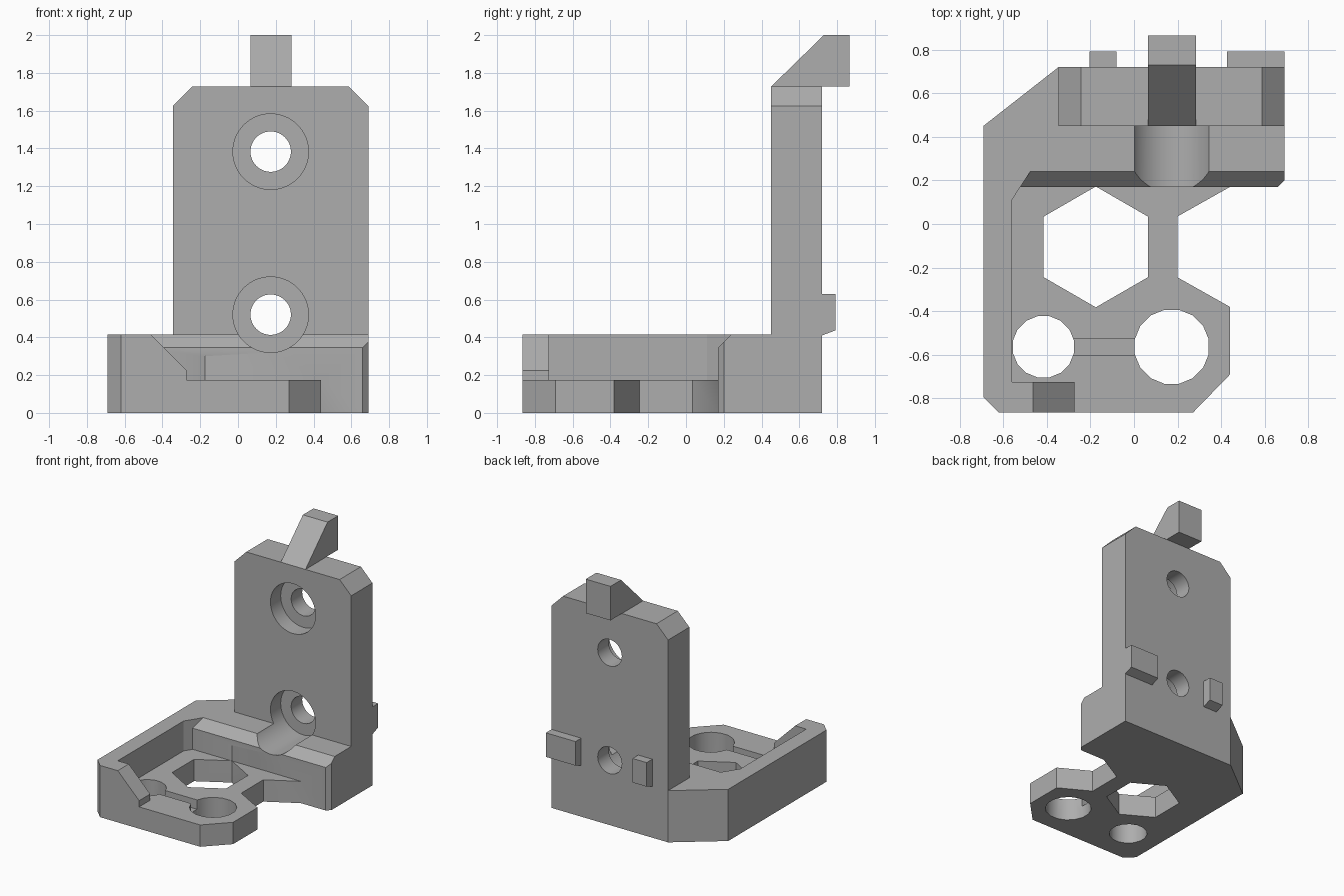
import bpy, bmesh, math

if "Cube" in bpy.data.objects:
    bpy.data.objects.remove(bpy.data.objects["Cube"])

grey = bpy.data.materials.new("plain_grey")
grey.use_nodes = True
COLOUR = (0.42, 0.42, 0.42, 1)
grey.diffuse_color = COLOUR
grey.node_tree.nodes["Principled BSDF"].inputs["Base Color"].default_value = COLOUR

AXES = {
    "x": lambda a, b, t: (t, a, b),
    "y": lambda a, b, t: (a, t, b),
    "z": lambda a, b, t: (a, b, t),
}


def add_object(name, bm):
    bmesh.ops.recalc_face_normals(bm, faces=bm.faces)
    mesh = bpy.data.meshes.new(name)
    bm.to_mesh(mesh)
    bm.free()
    mesh.materials.append(grey)
    ob = bpy.data.objects.new(name, mesh)
    bpy.context.collection.objects.link(ob)
    return ob


def prism(name, profile, axis, lo, hi):
    """Extrude a 2D profile along an axis."""
    bm = bmesh.new()
    place = AXES[axis]
    ends = [[bm.verts.new(place(a, b, t)) for a, b in profile] for t in (lo, hi)]
    for ring in ends:
        bm.faces.new(ring)
    n = len(profile)
    for i in range(n):
        j = (i + 1) % n
        bm.faces.new((ends[0][i], ends[0][j], ends[1][j], ends[1][i]))
    return add_object(name, bm)


def hull(name, points):
    bm = bmesh.new()
    for p in points:
        bm.verts.new(p)
    bmesh.ops.convex_hull(bm, input=bm.verts)
    return add_object(name, bm)


def ngon(cx, cy, r, n, phase=0.0):
    angles = [phase + math.tau * i / n for i in range(n)]
    return [(cx + r * math.cos(t), cy + r * math.sin(t)) for t in angles]


def combine(target, tool, operation="DIFFERENCE"):
    """Apply a boolean and discard the tool."""
    mod = target.modifiers.new("cut", "BOOLEAN")
    mod.operation = operation
    mod.solver = "EXACT"
    mod.object = tool
    deps = bpy.context.evaluated_depsgraph_get()
    deps.update()
    mesh = bpy.data.meshes.new_from_object(target.evaluated_get(deps))
    target.modifiers.clear()
    target.data = mesh
    bpy.data.objects.remove(tool)


FLOOR, RIM = 0.175, 0.415
BACK, FRONT = 0.72, 0.45
PLATE_X = (-0.345, 0.69)
PLATE_TOP = 1.727

# Base block outline, with half a hexagon missing on its left side
base = prism("bracket_body", [
    (-0.69, FRONT), (-0.345, BACK), (0.69, BACK), (0.69, 0.2), (0.66, 0.17),
    (0.44, 0.17), (0.2, 0.035), (0.2, -0.245), (0.44, -0.38), (0.44, -0.69),
    (0.27, -0.865), (-0.62, -0.865), (-0.69, -0.795)], "z", 0, RIM)

# Open pocket that leaves the side wall and the rear step
combine(base, prism("pocket", [
    (-0.56, -0.725), (-0.56, 0.11), (-0.521, 0.17), (1, 0.17), (1, -0.725)],
    "z", FLOOR, 1))

# Sloping end of the front wall
combine(base, prism("front_wall_slope", [
    (-0.272, FLOOR), (-0.272, 0.225), (-0.562, 0.515), (1, 0.515), (1, FLOOR)],
    "y", -1, -0.5))

# Chamfer along the rear step, ending on the diagonal pocket corner
chamfer = []
for y, z in [(0.11, 0.285), (0.29, 0.465), (0.11, 0.465)]:
    chamfer += [(-0.56 + 0.65 * (y - 0.11), y, z), (1, y, z)]
combine(base, hull("step_chamfer", chamfer))

# Hexagonal and round openings in the floor, and the groove joining the rounds
for profile in (ngon(-0.175, -0.105, 0.277, 6, math.pi / 6),
                ngon(-0.415, -0.563, 0.143, 16, math.pi / 16),
                ngon(0.173, -0.563, 0.173, 16, math.pi / 16)):
    combine(base, prism("floor_opening", profile, "z", -1, 0.3))
combine(base, prism("groove", [
    (-0.35, -0.6), (0.1, -0.6), (0.1, -0.525), (-0.35, -0.525)], "z", 0.1, 0.3))

# Upright plate with clipped top corners
x0, x1 = PLATE_X
clip = 0.103
combine(base, prism("upright", [
    (x0, 0.2), (x1, 0.2), (x1, PLATE_TOP - clip), (x1 - clip, PLATE_TOP),
    (x0 + clip, PLATE_TOP), (x0, PLATE_TOP - clip)], "y", FRONT, BACK), "UNION")

# Counterbored screw holes
for z in (0.52, 1.383):
    combine(base, prism("screw_hole", ngon(0.173, z, 0.107, 48), "y", 0, 1))
    combine(base, prism("counterbore", ngon(0.173, z, 0.2, 64), "y", 0, FRONT + 0.13))

# Hook on top of the upright
hook = prism("top_hook", [
    (FRONT, PLATE_TOP), (0.73, 2), (0.865, 2), (0.865, PLATE_TOP)],
    "x", 0.065, 0.284)

# Locating nubs on the back
nub_profile = [(BACK, 0.41), (0.792, 0.437), (0.792, 0.63), (BACK, 0.63)]
nubs = [prism(name, nub_profile, "x", lo, hi) for name, lo, hi in (
    ("right_nub", -0.205, -0.08), ("left_nub", 0.427, 0.69))]

bpy.ops.object.select_all(action="DESELECT")
for ob in [base, hook] + nubs:
    ob.select_set(True)
bpy.context.view_layer.objects.active = base
bpy.ops.object.shade_smooth_by_angle(angle=math.radians(30))
